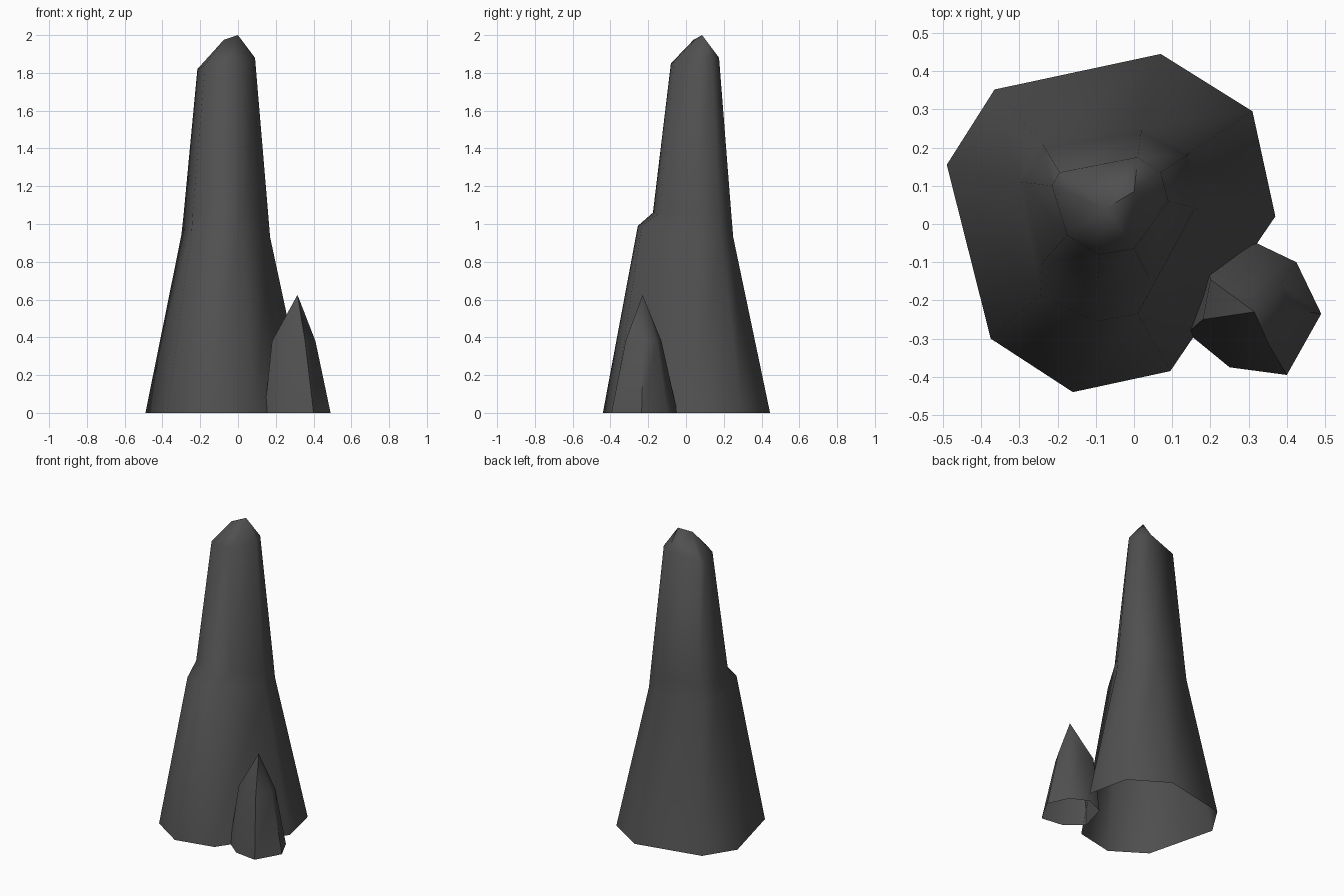
import bpy, bmesh, math

if "Cube" in bpy.data.objects:
    bpy.data.objects.remove(bpy.data.objects["Cube"])

rock = bpy.data.materials.new("dark grey rock")
rock.diffuse_color = (0.08, 0.08, 0.08, 1)
rock.use_nodes = True
rock.node_tree.nodes["Principled BSDF"].inputs["Base Color"].default_value = rock.diffuse_color


def loft(name, rings, caps):
    """Open-bottomed skin through matching rings, closed by peak points."""
    bm = bmesh.new()
    loops = [[bm.verts.new(p) for p in ring] for ring in rings]
    n = len(loops[0])
    for lo, hi in zip(loops, loops[1:]):
        for i in range(n):
            j = (i + 1) % n
            bm.faces.new((lo[i], lo[j], hi[j], hi[i]))
    # each rim edge runs to its own peak; a change of peak adds a bridging face
    peaks = [bm.verts.new(p) for p in caps[0]]
    pick = caps[1]
    rim = loops[-1]
    for i in range(n):
        j = (i + 1) % n
        bm.faces.new((rim[i], rim[j], peaks[pick[i]]))
        if pick[i] != pick[j]:
            bm.faces.new((rim[j], peaks[pick[j]], peaks[pick[i]]))
    bmesh.ops.recalc_face_normals(bm, faces=bm.faces)
    me = bpy.data.meshes.new(name)
    bm.to_mesh(me)
    bm.free()
    me.materials.append(rock)
    ob = bpy.data.objects.new(name, me)
    bpy.context.collection.objects.link(ob)
    bpy.context.view_layer.objects.active = ob
    ob.select_set(True)
    bpy.ops.object.shade_smooth_by_angle(angle=math.radians(50))
    ob.select_set(False)


def level(points, z):
    return [(x, y, z) for x, y in points]


# Tall spire: foot, ledge edge, ledge inside and shoulder rings (counter-clockwise)
foot = level([(0.37, 0.02), (0.31, 0.295), (0.07, 0.445), (-0.365, 0.352),
              (-0.49, 0.155), (-0.375, -0.30), (-0.16, -0.44), (0.095, -0.385)], 0)
ledge_out = [(0.17, 0.04, 0.93), (0.145, 0.185, 0.93), (0.02, 0.25, 0.93), (-0.24, 0.21, 0.94),
             (-0.30, 0.11, 0.94), (-0.245, -0.185, 0.97), (-0.10, -0.255, 0.99), (0.01, -0.235, 0.99)]
ledge_in = [(0.16, 0.042, 1.05), (0.136, 0.179, 1.05), (0.019, 0.24, 1.05), (-0.234, 0.2, 1.05),
            (-0.288, 0.109, 1.05), (-0.24, -0.10, 1.05), (-0.10, -0.175, 1.06), (0.04, -0.14, 1.06)]
shoulder = [(0.09, 0.06, 1.88), (0.07, 0.135, 1.88), (0.01, 0.175, 1.88), (-0.195, 0.135, 1.84),
            (-0.215, 0.10, 1.82), (-0.175, -0.03, 1.84), (-0.09, -0.08, 1.85), (0.0, -0.065, 1.86)]
loft("tall_spire", [foot, ledge_out, ledge_in, shoulder],
     ([(0.0, 0.085, 2.0), (-0.075, 0.04, 1.975)], [0, 0, 1, 1, 1, 1, 1, 0]))

# Small spike leaning on the front right foot
spike_foot = level([(0.49, -0.235), (0.425, -0.10), (0.31, -0.045), (0.19, -0.10),
                    (0.14, -0.285), (0.25, -0.375), (0.40, -0.395)], 0)
spike_mid = level([(0.41, -0.225), (0.385, -0.155), (0.31, -0.13), (0.20, -0.145),
                   (0.18, -0.25), (0.26, -0.31), (0.355, -0.32)], 0.38)
loft("small_spike", [spike_foot, spike_mid], ([(0.315, -0.23, 0.625)], [0] * 7))
